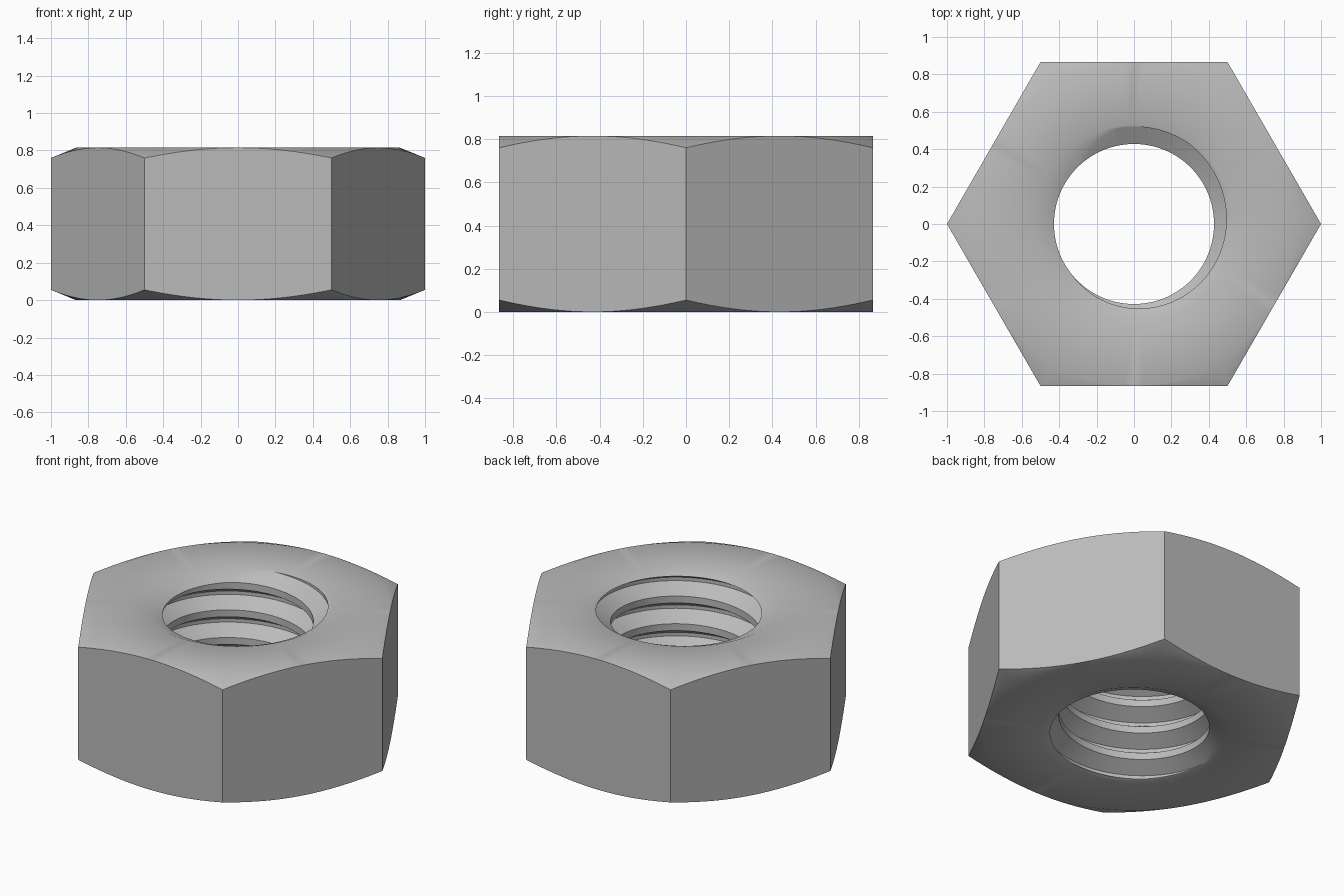
import bpy, bmesh
from math import pi, cos, radians

cube = bpy.data.objects.get("Cube")
if cube:
    bpy.data.objects.remove(cube)

SEG = 96             # columns around the axis
H = 0.815            # nut height
FLAT = 0.866         # centre to flat side
BORE, ROOT = 0.428, 0.52
PITCH = 0.173
SINK = 0.045         # depth of the countersink


def ring_strip(bm, columns, closed):
    """Skin a row of closed cross-sections given as (r, angle, z)."""
    rows = []
    for column in columns:
        rows.append([bm.verts.new(polar(*p)) for p in column])
    pairs = list(zip(rows, rows[1:]))
    if closed:
        pairs.append((rows[-1], rows[0]))
    for a, b in pairs:
        for i in range(len(a)):
            j = (i + 1) % len(a)
            bm.faces.new((a[i], b[i], b[j], a[j]))
    if not closed:
        bm.faces.new(rows[0])
        bm.faces.new(rows[-1][::-1])


def polar(r, angle, z):
    from_axis = Vector((r, 0, z))
    return Matrix.Rotation(angle, 3, 'Z') @ from_axis


def make_object(name, columns, closed):
    bm = bmesh.new()
    ring_strip(bm, columns, closed)
    bmesh.ops.remove_doubles(bm, verts=bm.verts, dist=1e-5)
    bmesh.ops.recalc_face_normals(bm, faces=bm.faces)
    mesh = bpy.data.meshes.new(name)
    bm.to_mesh(mesh)
    bm.free()
    obj = bpy.data.objects.new(name, mesh)
    bpy.context.collection.objects.link(obj)
    return obj


from mathutils import Matrix, Vector

# Hexagonal body with chamfered corners and a countersunk bore
body_columns = []
for i in range(SEG):
    t = 2 * pi * i / SEG
    r = FLAT / cos(t % (pi / 3) - pi / 6)
    drop = 0.41 * (r - FLAT)
    half = [(BORE, SINK), (0.53, 0), (FLAT, 0), (r, drop)]
    profile = half + [(pr, H - pz) for pr, pz in reversed(half)]
    body_columns.append([(pr, t, pz) for pr, pz in profile])
nut = make_object("hex_nut", body_columns, True)

# Helical groove that cuts the right-handed thread
crest_half = PITCH * 3 / 8
slope = (crest_half - PITCH / 16) / (ROOT - BORE)
inner = BORE - 0.03
inner_half = crest_half + 0.03 * slope
section = [(inner, -inner_half), (ROOT, -PITCH / 16),
           (ROOT, PITCH / 16), (inner, inner_half)]
z_start = 0.705 + PITCH * 140 / 360 - 6 * PITCH
groove_columns = []
for i in range(8 * SEG + 1):
    t = 2 * pi * (i / SEG - 1)
    z = z_start + PITCH * t / (2 * pi)
    groove_columns.append([(r, t, z + dz) for r, dz in section])
groove = make_object("thread_cutter", groove_columns, False)
groove.hide_render = True

cut = nut.modifiers.new("thread", 'BOOLEAN')
cut.operation = 'DIFFERENCE'
cut.solver = 'EXACT'
cut.object = groove
bpy.context.view_layer.objects.active = nut
nut.select_set(True)
bpy.ops.object.modifier_apply(modifier=cut.name)
bpy.data.objects.remove(groove)

# Plain grey metal
steel = bpy.data.materials.new("steel_grey")
steel.use_nodes = True
grey = (0.5, 0.5, 0.5, 1)
steel.diffuse_color = grey
steel.node_tree.nodes["Principled BSDF"].inputs["Base Color"].default_value = grey
nut.data.materials.clear()
nut.data.materials.append(steel)
bpy.ops.object.shade_smooth_by_angle(angle=radians(32))
